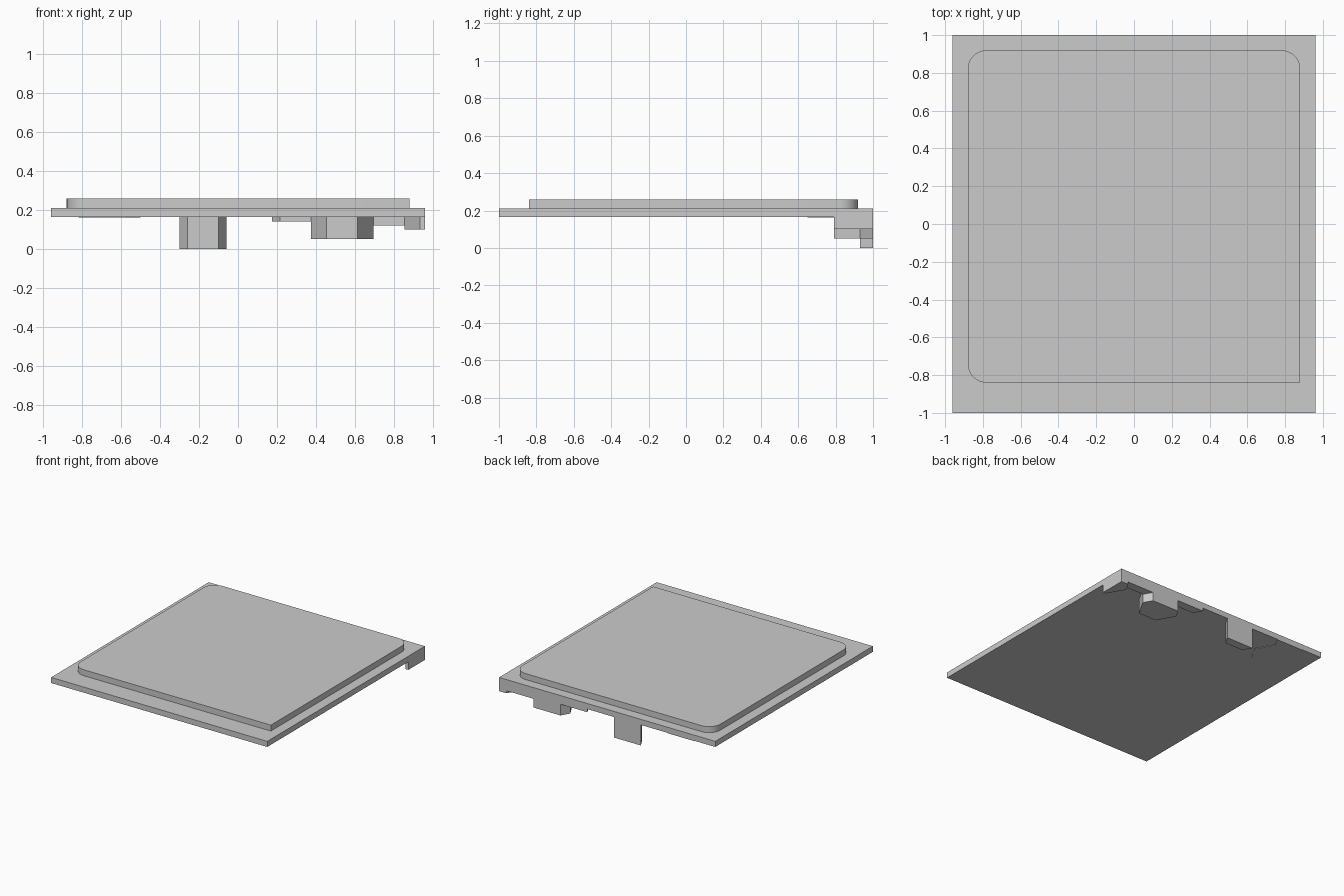
import bpy
import bmesh
from math import cos, sin, pi, radians
from mathutils import Vector

if "Cube" in bpy.data.objects:
    bpy.data.objects.remove(bpy.data.objects["Cube"])

GREY = (0.6, 0.6, 0.6, 1)
grey = bpy.data.materials.new("plain grey")
grey.use_nodes = True
grey.diffuse_color = GREY
grey.node_tree.nodes["Principled BSDF"].inputs["Base Color"].default_value = GREY

HALF_X, HALF_Y = 0.96, 1.0
SLAB_LOW, SLAB_TOP, PLATE_TOP = 0.165, 0.21, 0.258


def clip(bm, point, normal):
    """Cut away everything beyond a plane and close the hole."""
    geom = bm.verts[:] + bm.edges[:] + bm.faces[:]
    cut = bmesh.ops.bisect_plane(bm, geom=geom, plane_co=point, plane_no=normal,
                                 clear_outer=True)["geom_cut"]
    edges = [e for e in cut if isinstance(e, bmesh.types.BMEdge)]
    if edges:
        bmesh.ops.holes_fill(bm, edges=edges)


def prism(name, outline, low, high, clipped=False):
    """Extrude a flat outline between two heights."""
    bm = bmesh.new()
    base = bm.faces.new([bm.verts.new((x, y, low)) for x, y in outline])
    top = bmesh.ops.extrude_face_region(bm, geom=[base])["geom"]
    moved = [v for v in top if isinstance(v, bmesh.types.BMVert)]
    bmesh.ops.translate(bm, verts=moved, vec=(0, 0, high - low))
    if clipped:
        clip(bm, Vector((0, HALF_Y, 0)), Vector((0, 1, 0)))
        clip(bm, Vector((HALF_X, 0, 0)), Vector((1, 0, 0)))
    bmesh.ops.recalc_face_normals(bm, faces=bm.faces[:])
    mesh = bpy.data.meshes.new(name)
    bm.to_mesh(mesh)
    bm.free()
    mesh.materials.append(grey)
    obj = bpy.data.objects.new(name, mesh)
    bpy.context.collection.objects.link(obj)
    return obj


def arc(cx, cy, radius, start):
    """Quarter circle for a rounded corner."""
    steps = 10
    return [(cx + radius * cos(start + pi / 2 * i / steps),
             cy + radius * sin(start + pi / 2 * i / steps)) for i in range(steps + 1)]


# Base slab
prism("base_slab", [(-HALF_X, -HALF_Y), (HALF_X, -HALF_Y), (HALF_X, HALF_Y),
                    (-HALF_X, HALF_Y)], SLAB_LOW, SLAB_TOP)

# Raised plate: three rounded corners, one square
W, FRONT, BACK, R = 0.88, -0.84, 0.92, 0.1
plate_outline = ([(W, FRONT)] + arc(W - R, BACK - R, R, 0)
                 + arc(-W + R, BACK - R, R, pi / 2) + arc(-W + R, FRONT + R, R, pi))
plate = prism("raised_plate", plate_outline, SLAB_TOP, PLATE_TOP)
bpy.ops.object.select_all(action="DESELECT")
plate.select_set(True)
bpy.context.view_layer.objects.active = plate
bpy.ops.object.shade_smooth_by_angle(angle=radians(30))

# Hexagonal columns under the back edge, trimmed flush with the slab sides
HEX = [(-0.16, 0), (-0.08, -0.14), (0.08, -0.14), (0.16, 0), (0.08, 0.14), (-0.08, 0.14)]
columns = {
    "corner_column": (1.015, 0.93, 0.10),
    "left_column": (0.775, 1.07, 0.12),
    "middle_column": (0.535, 0.93, 0.05),
    "short_column": (0.295, 1.07, 0.14),
    "tall_column": (-0.18, 1.07, 0.0),
    "thin_back_pad": (-0.66, 1.07, 0.162),
    "thin_front_pad": (-0.66, 0.79, 0.162),
}
for name, (cx, cy, low) in columns.items():
    prism(name, [(cx + x, cy + y) for x, y in HEX], low, SLAB_LOW, clipped=True)
